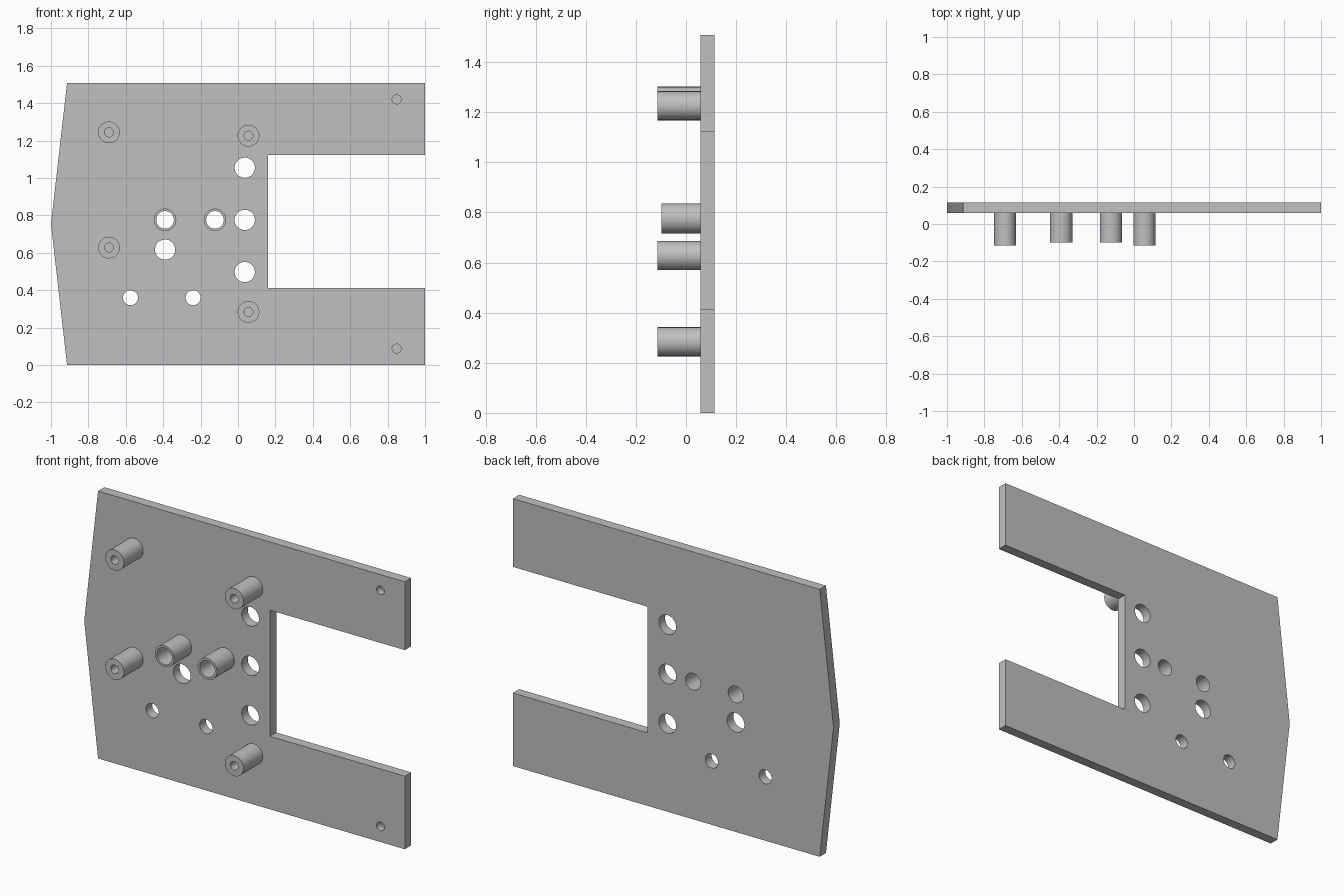
import bpy, bmesh, math
from mathutils import Matrix, Vector

cube = bpy.data.objects.get("Cube")
if cube:
    bpy.data.objects.remove(cube, do_unlink=True)

FRONT, BACK = 0.058, 0.114      # plate faces along y
SEGMENTS = 48

grey = bpy.data.materials.new("plain grey")
grey.use_nodes = True
colour = (0.527, 0.527, 0.527, 1)
grey.diffuse_color = colour
grey.node_tree.nodes["Principled BSDF"].inputs["Base Color"].default_value = colour


def add_object(name, bm):
    """Turn a bmesh into a linked object."""
    bmesh.ops.recalc_face_normals(bm, faces=bm.faces)
    mesh = bpy.data.meshes.new(name)
    bm.to_mesh(mesh)
    bm.free()
    mesh.materials.append(grey)
    obj = bpy.data.objects.new(name, mesh)
    bpy.context.collection.objects.link(obj)
    return obj


def smooth(mesh):
    """Round walls smooth, rims sharp."""
    mesh.shade_smooth()
    mesh.set_sharp_from_angle(angle=math.radians(30))


def drill(bm, x, z, radius, y0, y1):
    """Add one cylinder along y to a cutter mesh."""
    place = Matrix.Translation((x, (y0 + y1) / 2, z)) @ Matrix.Rotation(math.pi / 2, 4, 'X')
    bmesh.ops.create_cone(bm, cap_ends=True, segments=SEGMENTS, radius1=radius,
                          radius2=radius, depth=y1 - y0, matrix=place)


def turned(name, x, z, profile, closed):
    """Revolve a (radius, y) profile around a y axis through x, z."""
    bm = bmesh.new()
    verts = [bm.verts.new((x + r, y, z)) for r, y in profile]
    edges = [bm.edges.new(pair) for pair in zip(verts, verts[1:])]
    if closed:
        edges.append(bm.edges.new((verts[-1], verts[0])))
    bmesh.ops.spin(bm, geom=verts + edges, cent=(x, 0, z), axis=(0, 1, 0),
                   angle=2 * math.pi, steps=SEGMENTS)
    bmesh.ops.remove_doubles(bm, verts=bm.verts, dist=0.0001)
    smooth(add_object(name, bm).data)


# Plate with a pointed side and a square notch
outline = [(-0.914, 0), (1, 0), (1, 0.412), (0.16, 0.412), (0.16, 1.123),
           (1, 1.123), (1, 1.508), (-0.914, 1.508), (-1, 0.754)]
bm = bmesh.new()
face = bm.faces.new([bm.verts.new((x, FRONT, z)) for x, z in outline])
grown = bmesh.ops.extrude_face_region(bm, geom=[face])["geom"]
bmesh.ops.translate(bm, vec=Vector((0, BACK - FRONT, 0)),
                    verts=[g for g in grown if isinstance(g, bmesh.types.BMVert)])
plate = add_object("mounting_plate", bm)

# Holes through the plate, and blind holes at the arm ends
tubes = [(-0.39, 0.776), (-0.123, 0.776)]
large = [(0.036, 1.055), (0.036, 0.776), (0.036, 0.497), (-0.39, 0.617)]
small = [(-0.575, 0.36), (-0.24, 0.36)]
bm = bmesh.new()
for spots, radius in ((tubes, 0.047), (large, 0.054), (small, 0.04)):
    for x, z in spots:
        drill(bm, x, z, radius, FRONT - 0.1, BACK + 0.1)
for z in (0.088, 1.42):
    drill(bm, 0.848, z, 0.024, FRONT - 0.1, FRONT + 0.04)
cutter = add_object("hole_cutter", bm)
cutter.hide_render = True

cut = plate.modifiers.new("holes", 'BOOLEAN')
cut.operation = 'DIFFERENCE'
cut.solver = 'EXACT'
cut.object = cutter
graph = bpy.context.evaluated_depsgraph_get()
drilled = bpy.data.meshes.new_from_object(plate.evaluated_get(graph))
plate.modifiers.clear()
plate.data = drilled
bpy.data.objects.remove(cutter, do_unlink=True)
smooth(drilled)

# Standoffs with blind screw holes
tip, floor = -0.114, 0.03
posts = [(-0.69, 1.244), (-0.69, 0.628), (0.056, 1.226), (0.056, 0.284)]
for i, (x, z) in enumerate(posts, 1):
    turned(f"standoff_{i}", x, z,
           [(0, floor), (0.024, floor), (0.024, tip), (0.058, tip),
            (0.058, FRONT), (0, FRONT)], False)

# Open guide tubes
for i, (x, z) in enumerate(tubes, 1):
    turned(f"guide_tube_{i}", x, z,
           [(0.047, FRONT), (0.047, -0.098), (0.06, -0.098), (0.06, FRONT)], True)
